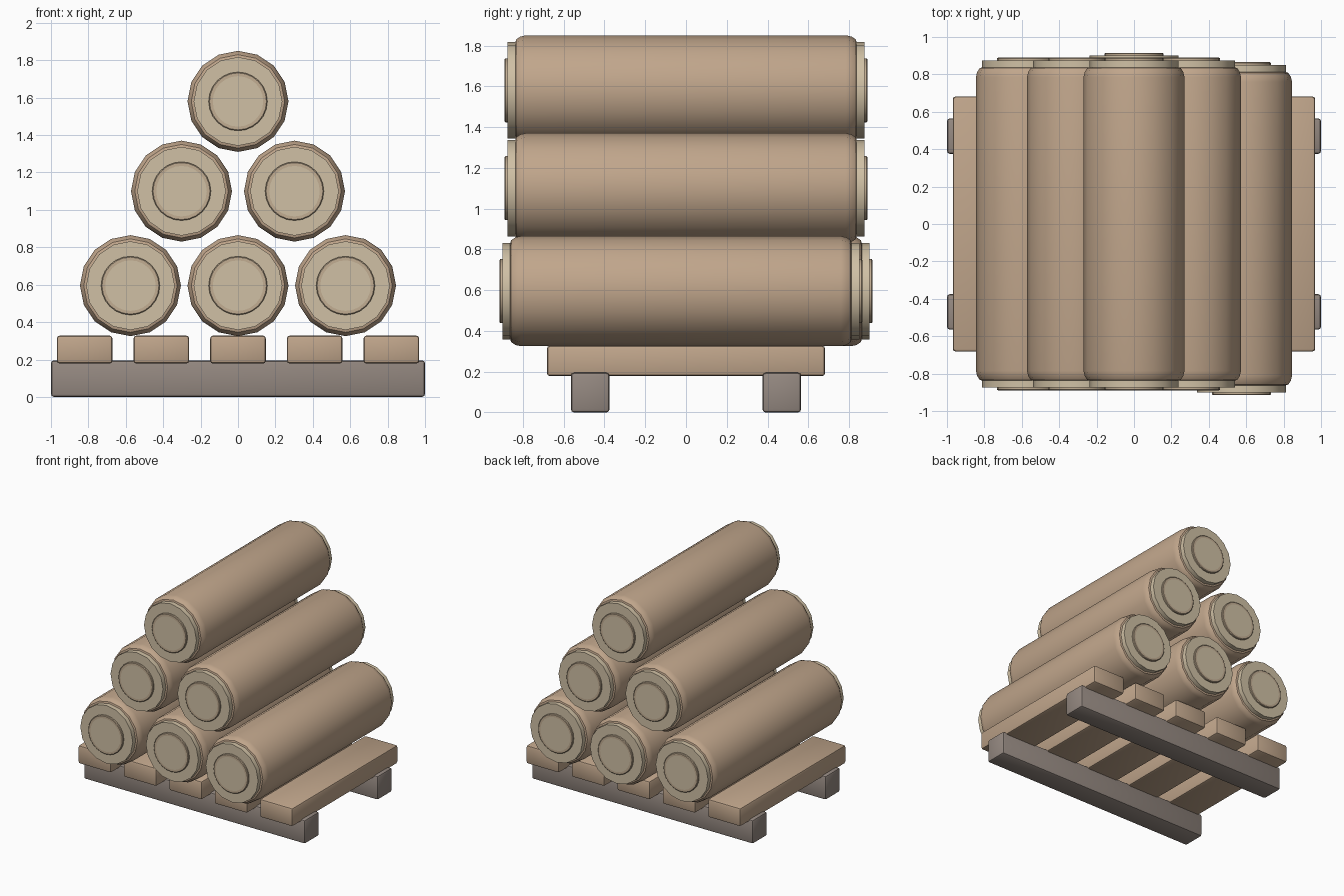
import bpy, bmesh
from math import sin, cos, tau

cube = bpy.data.objects.get("Cube")
if cube:
    bpy.data.objects.remove(cube, do_unlink=True)


def material(name, rgb):
    mat = bpy.data.materials.new(name)
    mat.use_nodes = True
    mat.diffuse_color = (*rgb, 1)
    bsdf = next(n for n in mat.node_tree.nodes if n.type == 'BSDF_PRINCIPLED')
    bsdf.inputs["Base Color"].default_value = (*rgb, 1)
    return mat


BARK = material("tan wood", (0.53, 0.38, 0.26))
RAIL = material("grey brown wood", (0.30, 0.25, 0.22))
CREAM = material("pale cut wood", (0.63, 0.53, 0.375))
RING = material("growth ring", (0.54, 0.42, 0.29))


def finish(name, bm, mats, location):
    bmesh.ops.recalc_face_normals(bm, faces=bm.faces)
    mesh = bpy.data.meshes.new(name)
    bm.to_mesh(mesh)
    bm.free()
    for mat in mats:
        mesh.materials.append(mat)
    obj = bpy.data.objects.new(name, mesh)
    obj.location = location
    bpy.context.collection.objects.link(obj)
    bpy.ops.object.select_all(action='DESELECT')
    obj.select_set(True)
    bpy.context.view_layer.objects.active = obj
    bpy.ops.object.shade_smooth_by_angle()
    return obj


def lathe(name, profile, sides, mats, location):
    """Revolve (radius, y) points about the y axis; flat ends use the last material."""
    bm = bmesh.new()
    rings = [[bm.verts.new((r * cos(tau * i / sides), y, r * sin(tau * i / sides)))
              for i in range(sides)] for r, y in profile]
    for a, b in zip(rings, rings[1:]):
        for i in range(sides):
            j = (i + 1) % sides
            bm.faces.new((a[i], a[j], b[j], b[i]))
    for end in (rings[0], rings[-1]):
        bm.faces.new(end).material_index = len(mats) - 1
    return finish(name, bm, mats, location)


def plank(name, size, location, mat, bevel):
    bm = bmesh.new()
    bmesh.ops.create_cube(bm, size=1)
    bmesh.ops.scale(bm, vec=size, verts=bm.verts)
    bmesh.ops.bevel(bm, geom=bm.edges[:], offset=bevel, segments=2,
                    profile=0.5, affect='EDGES')
    return finish(name, bm, [mat], location)


# Two rails under five slats
for label, y in (("front", -0.47), ("back", 0.47)):
    plank(label + "_rail", (2, 0.19, 0.195), (0, y, 0.0975), RAIL, 0.016)
for i in range(5):
    plank(f"slat_{i + 1}", (0.298, 1.365, 0.15), (0.41 * (i - 2), 0, 0.253), BARK, 0.016)

# Log profile with rounded ends
half = [(0.27, 0.785), (0.264, 0.812), (0.25, 0.833), (0.228, 0.84)]
bark_profile = [(r, -y) for r, y in reversed(half)] + half


def log(name, x, shift, z):
    place = (x, shift, z)
    lathe(name + "_bark", bark_profile, 16, [BARK], place)
    for label, s in (("front", -1), ("back", 1)):
        lathe(f"{name}_{label}_cut_end", [(0.237, 0.8 * s), (0.237, 0.875 * s)],
              16, [CREAM], place)
        core = [(0.157, 0.86), (0.157, 0.886), (0.152, 0.89), (0.135, 0.89)]
        lathe(f"{name}_{label}_heart", [(r, y * s) for r, y in core],
              24, [RING, CREAM], place)


# Pyramid of six logs
for name, x, shift, z in (("bottom_right_log", -0.575, 0, 0.595),
                          ("bottom_middle_log", 0, 0.025, 0.595),
                          ("bottom_left_log", 0.575, -0.025, 0.595),
                          ("middle_right_log", -0.302, 0, 1.1),
                          ("middle_left_log", 0.302, 0, 1.1),
                          ("top_log", 0, 0, 1.58)):
    log(name, x, shift, z)
